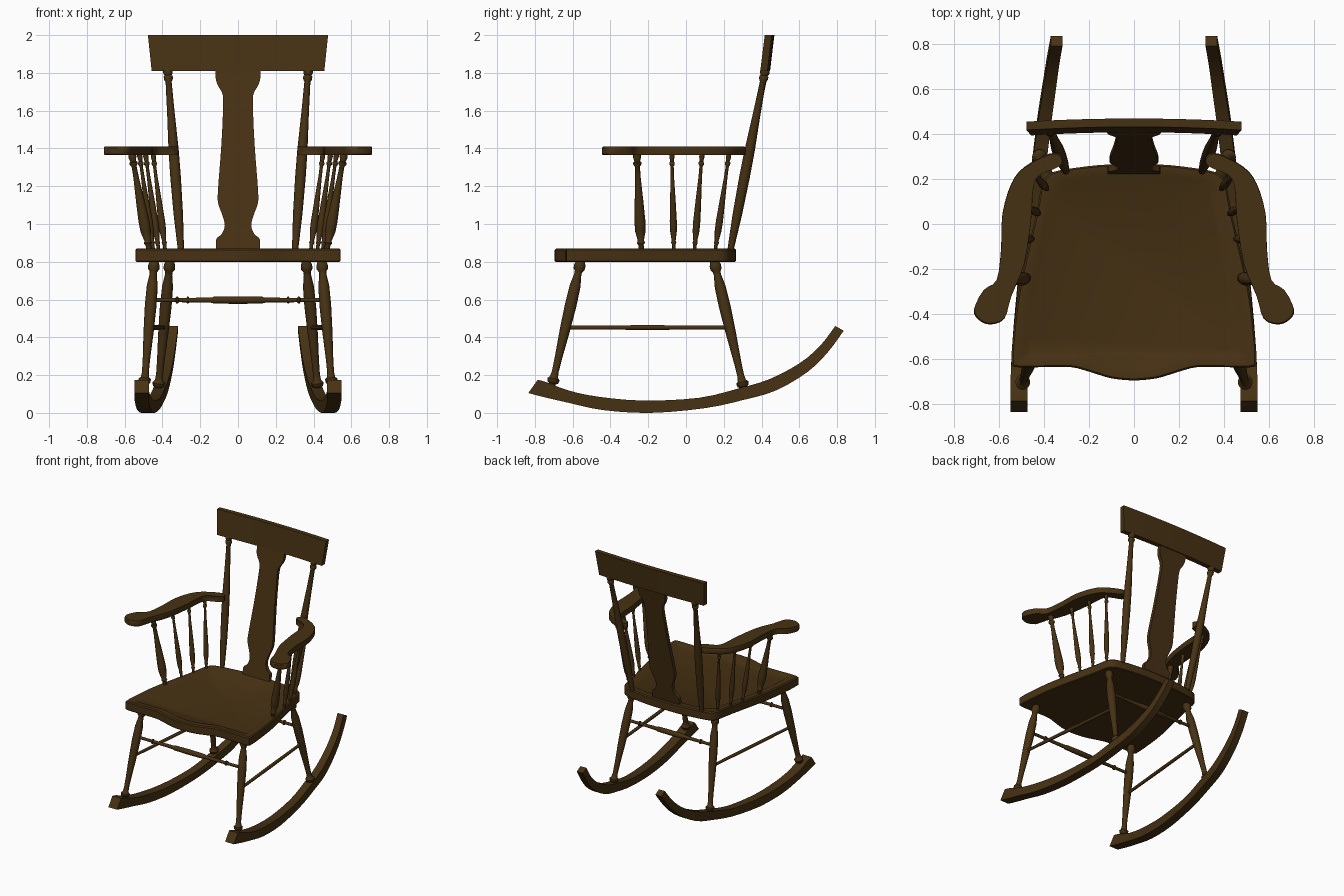
import bpy, bmesh, math
from mathutils import Vector

wood = bpy.data.materials.new("dark brown wood")
wood.diffuse_color = (0.062, 0.031, 0.0065, 1)


def loft(name, sections, angle=35):
    """Skin a list of equal-length closed sections and cap both ends."""
    bm = bmesh.new()
    rings = [[bm.verts.new(p) for p in s] for s in sections]
    n = len(rings[0])
    for a, b in zip(rings, rings[1:]):
        for i in range(n):
            j = (i + 1) % n
            bm.faces.new((a[i], a[j], b[j], b[i]))
    bm.faces.new(rings[0][::-1])
    bm.faces.new(rings[-1])
    bmesh.ops.recalc_face_normals(bm, faces=bm.faces)
    me = bpy.data.meshes.new(name)
    bm.to_mesh(me)
    bm.free()
    me.materials.append(wood)
    for f in me.polygons:
        f.use_smooth = True
    me.set_sharp_from_angle(angle=math.radians(angle))
    ob = bpy.data.objects.new(name, me)
    bpy.context.collection.objects.link(ob)
    return ob


def turned(name, p0, p1, profile, sides=16):
    """Lathe-turned rod from p0 to p1; profile is (fraction, radius)."""
    p0, p1 = Vector(p0), Vector(p1)
    d = p1 - p0
    q = d.to_track_quat('Z', 'Y')
    ang = [2 * math.pi * i / sides for i in range(sides)]
    return loft(name, [[p0 + d * t + q @ Vector((r * math.cos(a), r * math.sin(a), 0))
                        for a in ang] for t, r in profile], 50)


def spline(pts, steps=4, closed=False):
    """Catmull-Rom curve through the points."""
    pts = [Vector(p) for p in pts]
    n = len(pts)
    out = []
    for i in range(n if closed else n - 1):
        if closed:
            a, b, c, d = (pts[(i + k) % n] for k in (-1, 0, 1, 2))
        else:
            a, b, c, d = (pts[min(max(i + k, 0), n - 1)] for k in (-1, 0, 1, 2))
        for k in range(steps):
            t = k / steps
            out.append(0.5 * (2 * b + (c - a) * t + (2 * a - 5 * b + 4 * c - d) * t * t
                              + (3 * b - a - 3 * c + d) * t ** 3))
    return out if closed else out + [pts[-1]]


# Seat: curved outline, dished top
half = spline([(0, -0.695), (0.10, -0.685), (0.20, -0.655), (0.28, -0.635), (0.40, -0.635),
               (0.525, -0.635), (0.543, -0.61), (0.537, -0.50), (0.51, -0.29), (0.435, 0.04),
               (0.41, 0.17), (0.385, 0.215), (0.33, 0.238), (0.15, 0.262), (0, 0.265)], 3)
outline = half + [Vector((-p.x, p.y)) for p in half[-2:0:-1]]
levels = [(0.80, 0.99), (0.805, 1), (0.862, 1), (0.87, 0.985), (0.87, 0.90), (0.86, 0.865)]
loft("seat", [[(p.x * s, -0.215 + (p.y + 0.215) * s, z) for p in outline] for z, s in levels])

# Turning profiles
LEG = [(0, .018), (.05, .018), (.06, .03), (.085, .033), (.1, .022), (.14, .018), (.25, .02),
       (.45, .027), (.65, .031), (.8, .029), (.89, .019), (.91, .02), (.93, .03), (.96, .03), (1, .02)]
POST = [(0, .016), (.06, .019), (.2, .025), (.4, .028), (.55, .027), (.75, .02), (.92, .016),
        (.935, .024), (.95, .024), (.955, .018), (.965, .025), (.985, .025), (1, .016)]
SPINDLE = [(0, .5), (.06, .5), (.08, .75), (.1, .55), (.2, .95), (.3, 1), (.5, .8), (.75, .5),
           (.87, .45), (.89, .75), (.91, .75), (.92, .5), (.97, .75), (1, .6)]
RUNG = [(0, .011), (.14, .011), (.145, .018), (.155, .018), (.16, .011), (.35, .014),
        (.36, .018), (.5, .02), (.64, .018), (.65, .014), (.84, .011), (.845, .018),
        (.855, .018), (.86, .011), (1, .011)]

# Rocker stations: (y, z) of the top and of the bottom edge, centre x, half width
ROCKER = [(-.785, .175, -.835, .105, .51, .038), (-.74, .163, -.75, .083, .51, .038),
          (-.62, .118, -.62, .053, .508, .037), (-.46, .085, -.44, .015, .497, .036),
          (-.22, .065, -.19, 0, .475, .034), (.07, .08, .10, .025, .443, .032),
          (.28, .13, .31, .07, .418, .031), (.44, .178, .48, .12, .398, .03),
          (.60, .262, .645, .218, .374, .028), (.71, .355, .75, .32, .358, .027),
          (.79, .46, .835, .435, .343, .026)]

ARM = [(.638, -.446), (.69, -.425), (.71, -.38), (.67, -.297), (.61, -.25), (.59, -.11), (.584, .044),
       (.545, .178), (.487, .253), (.376, .312), (.325, .305), (.325, .262), (.42, .22), (.447, .155),
       (.456, .022), (.487, -.178), (.544, -.32), (.575, -.42)]

for side, s in (("left", -1), ("right", 1)):
    # Rocker
    st = [(*a, *b) for a, b in zip(spline([r[:3] for r in ROCKER], 3),
                                   spline([r[3:] for r in ROCKER], 3))]
    loft(f"{side}_rocker", [[(s * (x - w), ty, tz), (s * (x + w), ty, tz),
                             (s * (x + w), by, bz), (s * (x - w), by, bz)]
                            for ty, tz, by, bz, x, w in st])
    # Legs and side rung
    turned(f"{side}_front_leg", (s * .498, -.715, .12), (s * .443, -.555, .81), LEG)
    turned(f"{side}_back_leg", (s * .425, .312, .10), (s * .36, .148, .81), LEG)
    turned(f"{side}_side_rung", (s * .472, -.635, .452), (s * .393, .228, .452),
           [(0, .011), (.5, .013), (1, .011)], 10)
    # Back post
    turned(f"{side}_back_post", (s * .302, .235, .86), (s * .373, .422, 1.83), POST)
    # Arm
    o = spline(ARM, 3, True)
    c = Vector((.52, -.07))
    loft(f"{side}_arm", [[(s * (c + (p - c) * k).x, (c + (p - c) * k).y, z) for p in o]
                         for z, k in ((1.365, .985), (1.371, 1), (1.402, 1), (1.409, .985))])
    # Arm spindles
    for i, (bx, by, tx, ty, r) in enumerate([(.47, -.237, .562, -.26, .03), (.448, -.064, .522, -.075, .019),
                                             (.42, .045, .49, .085, .019), (.385, .155, .45, .228, .019)]):
        turned(f"{side}_arm_spindle_{i + 1}", (s * bx, by, .86), (s * tx, ty, 1.372),
               [(t, r * k) for t, k in SPINDLE], 12)

# Cross rungs between the legs
turned("front_rung", (-.46, -.604, .597), (.46, -.604, .597), RUNG, 12)
turned("back_rung", (-.38, .197, .597), (.38, .197, .597), RUNG, 12)

# Back splat: half width by height, leaning with the posts
SPLAT = [(.115, .86), (.115, .92), (.088, .945), (.07, .99), (.082, 1.045), (.105, 1.11), (.106, 1.18),
         (.09, 1.39), (.081, 1.56), (.08, 1.68), (.105, 1.73), (.118, 1.77), (.118, 1.83)]
sec = []
for w, z in spline(SPLAT, 3):
    y = .235 + (z - .87) * .2
    sec.append([(-w, y - .014, z), (w, y - .014, z), (w, y + .014, z), (-w, y + .014, z)])
loft("back_splat", sec)

# Crest rail: bowed backwards and flared slightly at the top
sec = []
for i in range(17):
    u = i / 8 - 1
    b = .014 * (1 - u * u)
    sec.append([(u * .457, .393 + b, 1.81), (u * .477, .417 + b, 2.0),
                (u * .477, .454 + b, 2.0), (u * .457, .431 + b, 1.81)])
loft("crest_rail", sec)
